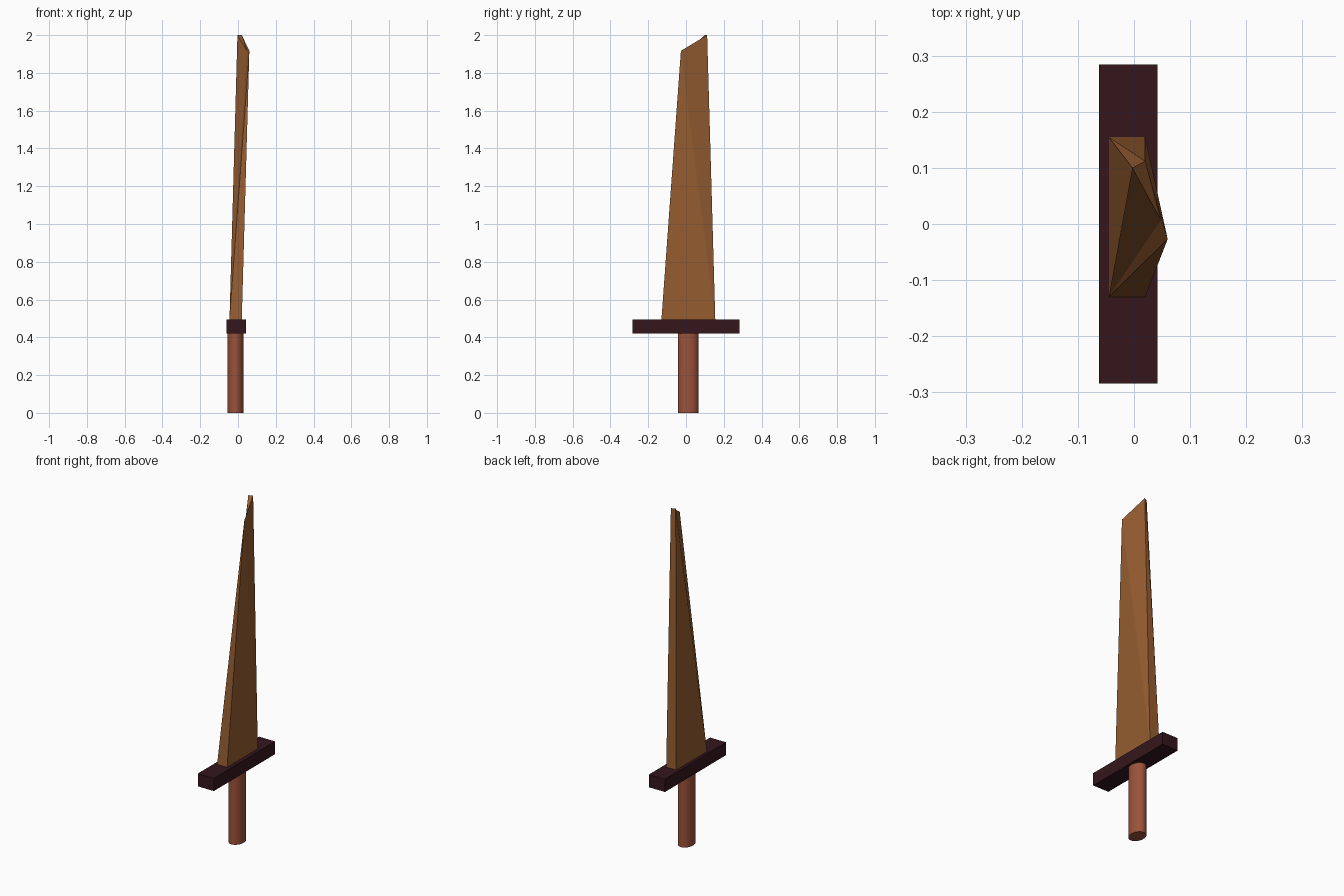
import bpy, bmesh, math

if "Cube" in bpy.data.objects:
    bpy.data.objects.remove(bpy.data.objects["Cube"])


def paint(obj, name, rgb):
    mat = bpy.data.materials.new(name)
    mat.diffuse_color = (*rgb, 1)
    mat.use_nodes = True
    mat.node_tree.nodes["Principled BSDF"].inputs["Base Color"].default_value = mat.diffuse_color
    obj.data.materials.append(mat)


# Grip: oval cylinder, slightly off-centre under the guard
bpy.ops.mesh.primitive_cylinder_add(vertices=32, radius=1, depth=0.42,
                                    location=(-0.013, 0.012, 0.21))
grip = bpy.context.object
grip.name = "grip"
grip.scale = (0.042, 0.055, 1)
bpy.ops.object.transform_apply(location=False, rotation=False, scale=True)
bpy.ops.object.shade_smooth_by_angle(angle=math.radians(40))
paint(grip, "grip_wood", (0.33, 0.084, 0.042))

# Crossguard: plain bar
bpy.ops.mesh.primitive_cube_add(size=1, location=(-0.01, 0, 0.4575))
guard = bpy.context.object
guard.name = "crossguard"
guard.scale = (0.104, 0.568, 0.075)
bpy.ops.object.transform_apply(location=False, rotation=False, scale=True)
paint(guard, "guard_wood", (0.034, 0.008, 0.012))

# Blade: rectangular root lofted to a twisted, slanted tip
root = [(-0.045, -0.13, 0.495), (0.02, -0.13, 0.495),
        (0.02, 0.155, 0.495), (-0.045, 0.155, 0.495)]
tip = [(0.048, 0.007, 1.915), (0.06, -0.027, 1.917),
       (0.02, 0.112, 2.0), (-0.003, 0.10, 2.0)]
bm = bmesh.new()
r = [bm.verts.new(p) for p in root]
t = [bm.verts.new(p) for p in tip]
bm.faces.new(r[::-1])
bm.faces.new((t[0], t[1], t[2]))
bm.faces.new((t[0], t[2], t[3]))
# Each side splits into two triangles along its crease
for i, j, from_i in ((0, 1, True), (1, 2, False), (2, 3, False), (3, 0, False)):
    if from_i:
        bm.faces.new((r[i], r[j], t[j]))
        bm.faces.new((r[i], t[j], t[i]))
    else:
        bm.faces.new((r[i], r[j], t[i]))
        bm.faces.new((r[j], t[j], t[i]))
bmesh.ops.recalc_face_normals(bm, faces=bm.faces)
mesh = bpy.data.meshes.new("blade")
bm.to_mesh(mesh)
bm.free()
blade = bpy.data.objects.new("blade", mesh)
bpy.context.collection.objects.link(blade)
paint(blade, "blade_wood", (0.305, 0.109, 0.03))
